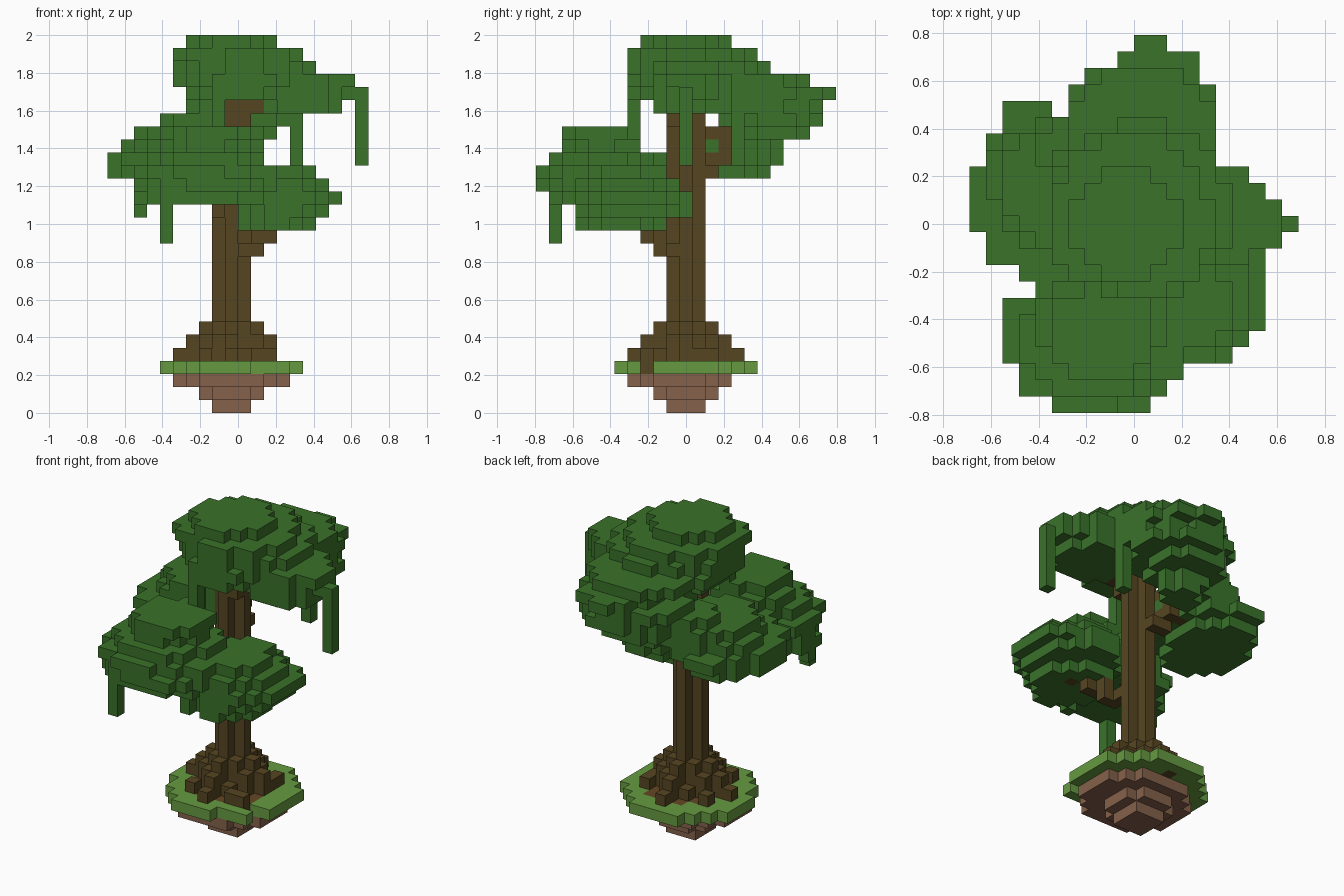
import bpy, bmesh, random
from mathutils import Vector

random.seed(4)
if "Cube" in bpy.data.objects:
    bpy.data.objects.remove(bpy.data.objects["Cube"], do_unlink=True)

V = 2 / 29          # edge of one block
cells = {}          # block position -> part name


def put(part, *blocks):
    for block in blocks:
        cells.setdefault(block, part)


def disc(x0, x1, y0, y1, rough=0.0, power=1.9):
    """Blocks of a rounded slab; x1 is exclusive, y1 inclusive."""
    rx, ry = (x1 - x0) / 2, (y1 + 1 - y0) / 2
    for x in range(x0, x1):
        for y in range(y0, y1 + 1):
            d = abs((x + .5 - x0) / rx - 1) ** power + abs((y + .5 - y0) / ry - 1) ** power
            if d <= 1 + random.uniform(-rough, rough):
                yield x, y


def mound(part, base, layers, rough=0.0):
    """Stack of rounded slabs, listed from the bottom up."""
    for z, bounds in enumerate(layers, base):
        put(part, *[(x, y, z) for x, y in disc(*bounds, rough)])


def column(part, x, y, low, high):
    put(part, *[(x, y, z) for z in range(low, high + 1)])


# Trunk with a plus-shaped section
for x, y in ((-1, 0), (-2, 0), (0, 0), (-1, -1), (-1, 1)):
    column("trunk", x, y, 3, 23)

# Stepped roots around the trunk
for dx, dy in ((1, 0), (-1, 0), (0, 1), (0, -1)):
    for r, top in ((2, 6), (3, 5), (4, 4)):
        if dx * r < 4:
            column("roots", dx * r - 1, dy * r, 3, top)
for dx in (-1, 1):
    for dy in (-1, 1):
        column("roots", dx - 1, dy, 3, 6)
        column("roots", 2 * dx - 1, dy, 3, 5)
        column("roots", dx - 1, 2 * dy, 3, 4 + (dx == dy))
for x, y in ((1, -3), (2, -3), (2, 1), (2, 2), (-4, 2), (-3, -3)):
    column("roots", x, y, 3, 4)

# Branches that climb into each clump of leaves
put("front_branch", (0, -1, 12), (0, -2, 12), (1, -2, 12), (1, -2, 13), (1, -3, 13),
    (2, -3, 13), (2, -3, 14), (3, -4, 14))
put("side_branch", (-2, -1, 15), (-2, -2, 15), (-2, -2, 16), (-3, -3, 16),
    (-3, -4, 16), (-4, -4, 16))
put("back_branch", (-1, 2, 18), (-2, 2, 18), (-2, 2, 19), (-2, 3, 19), (-3, 3, 19),
    (-2, 3, 20), (-3, 3, 20), (-2, 3, 21), (-2, 2, 21), (-4, 3, 20))
put("top_branch", (0, -1, 23), (1, -1, 23), (0, -1, 22), (1, 0, 23))

# Island: dirt underside, soil core, grass rim with one gap for a root
mound("dirt", 0, [(-2, 1, -1, 1), (-3, 2, -2, 2), (-5, 4, -4, 3)])
mound("soil", 3, [(-4, 3, -3, 3)], .2)
put("grass", (3, -4, 3), (4, -2, 3))
mound("grass", 3, [(-6, 5, -5, 5)], .06)
cells.pop((3, -3, 3), None)

# Leaf clumps
mound("low_front_leaves", 14, [
    (0, 6, -8, -2), (0, 7, -8, 0), (0, 8, -8, 0), (0, 7, -8, -1), (1, 6, -7, -2)], .12)
mound("front_leaves", 16, [
    (-8, 3, -10, -3), (-8, 4, -11, -3), (-8, 3, -11, -3),
    (-7, 2, -10, -3), (-6, 1, -9, -4), (-5, 1, -9, -4)], .12)
mound("side_leaves", 18, [
    (-10, -3, -2, 6), (-10, -2, -3, 7), (-9, -1, -1, 6), (-8, -1, -1, 6),
    (-6, -1, 3, 6)], .12)
mound("back_leaves", 19, [
    (-2, 2, 5, 7), (-3, 2, 5, 7), (-3, 3, 4, 9), (-3, 5, 3, 10), (-4, 5, 2, 10),
    (-2, 5, 2, 11), (-4, 5, 2, 9)], .12)
mound("arm_leaves", 23, [(2, 8, -2, 3), (1, 9, -2, 3), (1, 9, -2, 3)], .12)
mound("crown_leaves", 24, [
    (-4, 5, -4, 6), (-5, 6, -4, 7), (-5, 6, -4, 6), (-5, 5, -4, 5), (-4, 3, -3, 3)], .1)

# Hanging vines
for x, y, low, high in ((9, 0, 19, 24), (4, 4, 19, 23), (-2, -4, 19, 25),
                        (-6, -10, 13, 17), (-8, -7, 15, 17), (0, -8, 14, 16)):
    column("vines", x, y, low, high)


def material(name, hex_code):
    srgb = [int(hex_code[i:i + 2], 16) / 255 for i in (0, 2, 4)]
    color = [((c + .055) / 1.055) ** 2.4 for c in srgb] + [1]
    mat = bpy.data.materials.new(name)
    mat.use_nodes = True
    mat.diffuse_color = color
    node = next(n for n in mat.node_tree.nodes if n.type == "BSDF_PRINCIPLED")
    node.inputs["Base Color"].default_value = color
    return mat


bark = material("bark", "564521")
leaf = material("leaf", "3a722a")
palette = {"dirt": material("dirt", "85614a"), "soil": material("soil", "644624"),
           "grass": material("grass", "669a40"), "trunk": bark, "roots": bark}


def build(part):
    """Mesh of the outward block faces that belong to one part."""
    bm = bmesh.new()
    verts = {}

    def vertex(corner):
        key = tuple(round(c) for c in corner)
        if key not in verts:
            x, y, z = key
            verts[key] = bm.verts.new((x * V, (y - .5) * V, z * V))
        return verts[key]

    for block in [c for c, p in cells.items() if p == part]:
        for axis in range(3):
            for side in (0, 1):
                step = list(block)
                step[axis] += 2 * side - 1
                if tuple(step) in cells:
                    continue
                u, w = Vector((0, 0, 0)), Vector((0, 0, 0))
                u[(axis + 1) % 3] = w[(axis + 2) % 3] = 1
                start = Vector(block)
                start[axis] += side
                quad = [start, start + u, start + u + w, start + w]
                bm.faces.new([vertex(c) for c in (quad if side else quad[::-1])])
    mesh = bpy.data.meshes.new(part)
    bm.to_mesh(mesh)
    bm.free()
    default = bark if part.endswith("branch") else leaf
    mesh.materials.append(palette.get(part, default))
    bpy.context.scene.collection.objects.link(bpy.data.objects.new(part, mesh))


for part in dict.fromkeys(cells.values()):
    build(part)
